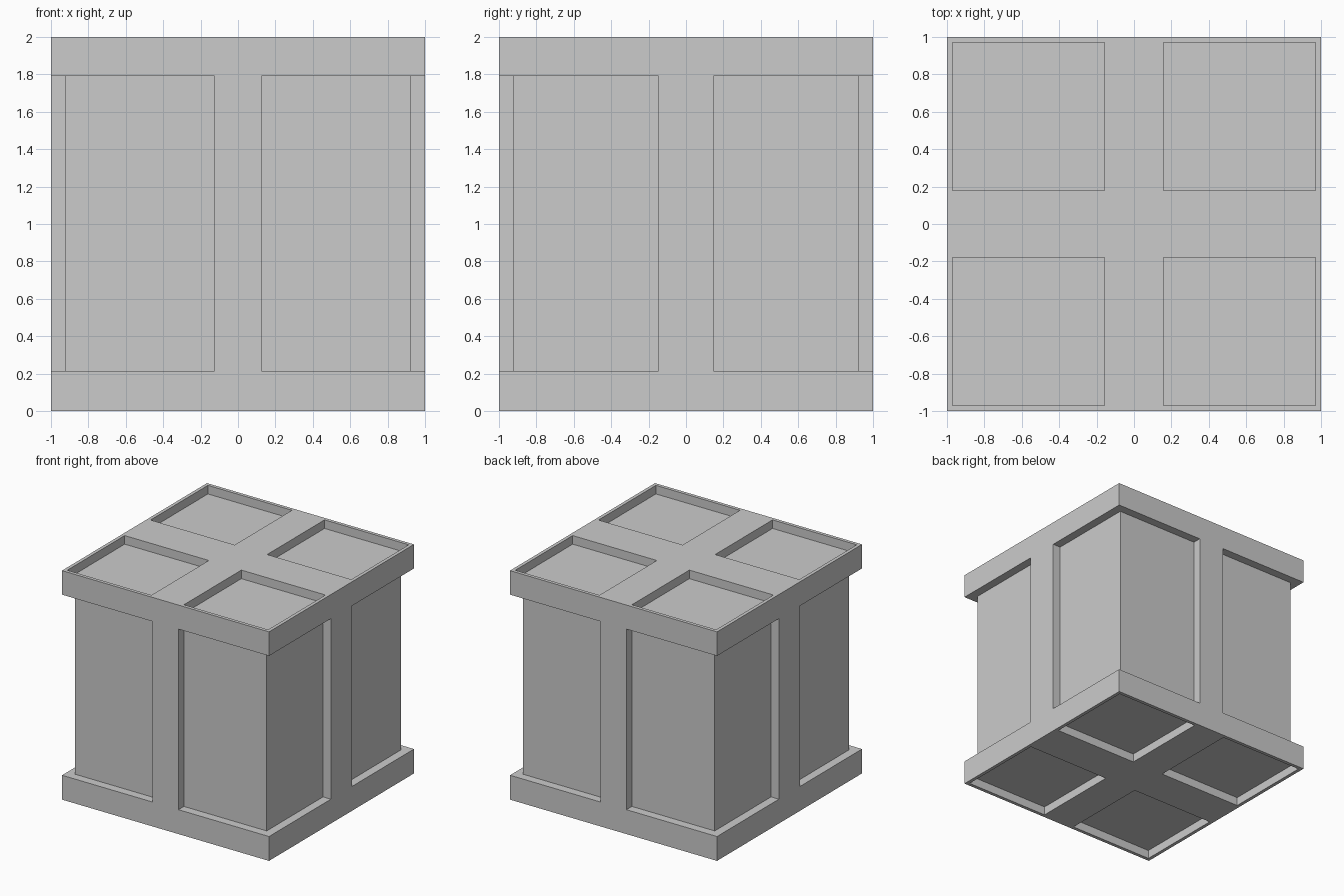
import bpy, bmesh

if "Cube" in bpy.data.objects:
    bpy.data.objects.remove(bpy.data.objects["Cube"])


def prism(bm, profile, z0, z1):
    """Extrude an xy profile from z0 to z1."""
    face = bm.faces.new([bm.verts.new((x, y, z0)) for x, y in profile])
    ext = bmesh.ops.extrude_face_region(bm, geom=[face])
    top = [v for v in ext["geom"] if isinstance(v, bmesh.types.BMVert)]
    bmesh.ops.translate(bm, verts=top, vec=(0, 0, z1 - z0))


def make_object(name, bm):
    bmesh.ops.recalc_face_normals(bm, faces=bm.faces)
    mesh = bpy.data.meshes.new(name)
    bm.to_mesh(mesh)
    bm.free()
    obj = bpy.data.objects.new(name, mesh)
    bpy.context.collection.objects.link(obj)
    return obj


# Solid block
bm = bmesh.new()
prism(bm, [(-1, -1), (1, -1), (1, 1), (-1, 1)], 0, 2)
crate = make_object("crate", bm)

# Recess shapes for one quadrant, mirrored to all four
CORE = 0.925       # recessed panel plane
OUT = 1.1          # overshoot past the block
corner = [(0.125, CORE), (CORE, CORE), (CORE, 0.147),
          (OUT, 0.147), (OUT, OUT), (0.125, OUT)]
pocket = [(0.157, 0.178), (0.97, 0.178), (0.97, 0.97), (0.157, 0.97)]

bm = bmesh.new()
for sx in (-1, 1):
    for sy in (-1, 1):
        def place(profile):
            return [(x * sx, y * sy) for x, y in profile]
        prism(bm, place(corner), 0.213, 1.79)      # wrap-around side panels
        prism(bm, place(pocket), 1.925, 2.1)       # lid pocket
        prism(bm, place(pocket), -0.1, 0.075)      # base pocket
cutter = make_object("recess_cutter", bm)
cutter.hide_render = True

# Carve the recesses, then discard the cutter
mod = crate.modifiers.new("recesses", 'BOOLEAN')
mod.operation = 'DIFFERENCE'
mod.solver = 'EXACT'
mod.object = cutter
bpy.context.view_layer.objects.active = crate
crate.select_set(True)
bpy.ops.object.modifier_apply(modifier=mod.name)
bpy.data.objects.remove(cutter)
